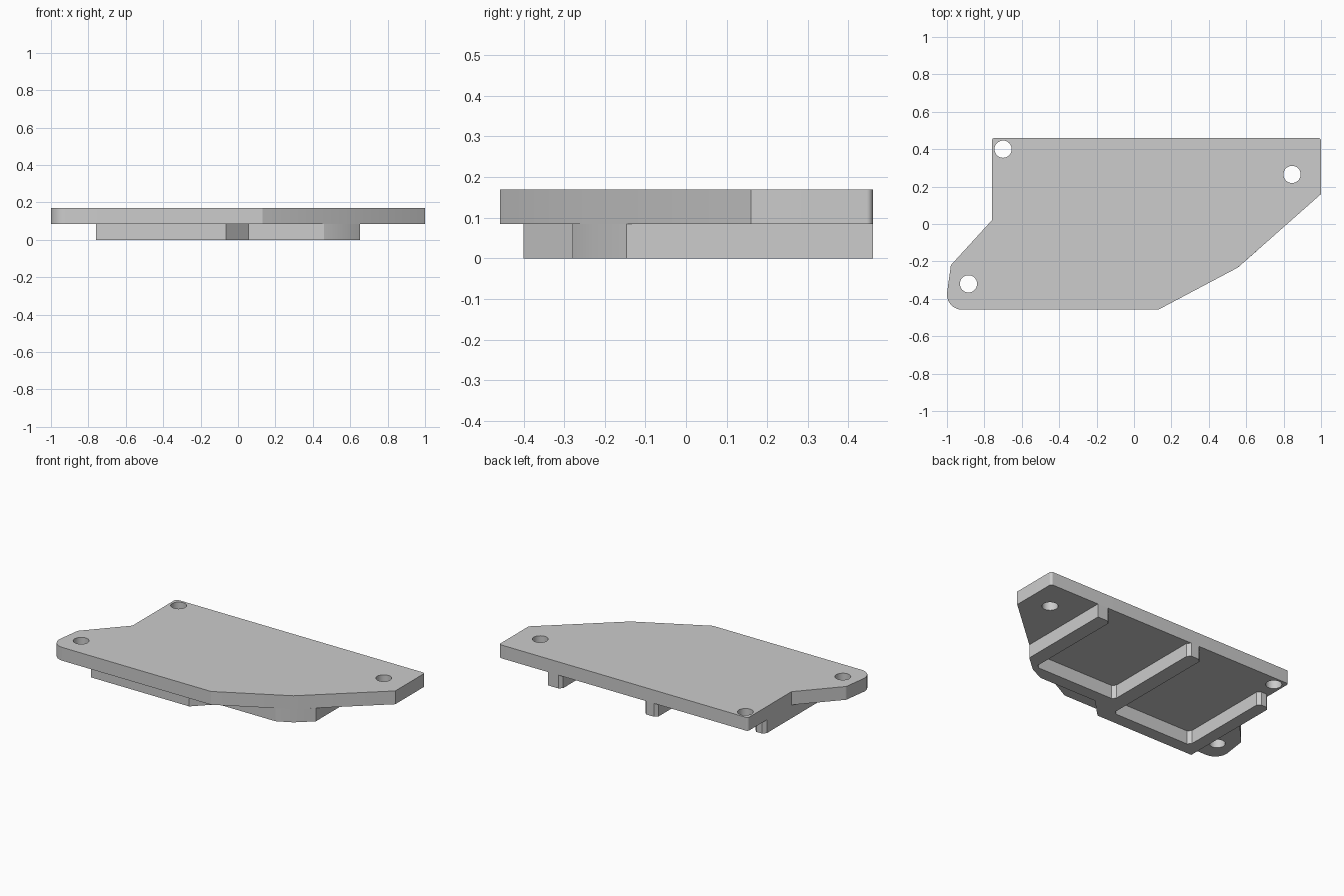
import bpy, bmesh
from math import sin, cos, tan, pi, acos
from mathutils import Vector

if "Cube" in bpy.data.objects:
    bpy.data.objects.remove(bpy.data.objects["Cube"])

GREY = (0.604, 0.604, 0.604, 1)
grey = bpy.data.materials.new("plain_grey")
grey.use_nodes = True
grey.diffuse_color = GREY
grey.node_tree.nodes["Principled BSDF"].inputs["Base Color"].default_value = GREY


def rounded(corners, steps=8):
    """Outline from (x, y, radius) corners; radius 0 stays sharp."""
    out = []
    for i, (x, y, r) in enumerate(corners):
        p = Vector((x, y))
        if r == 0:
            out.append(p)
            continue
        a = (Vector(corners[i - 1][:2]) - p).normalized()
        b = (Vector(corners[(i + 1) % len(corners)][:2]) - p).normalized()
        half = acos(a.dot(b)) / 2
        centre = p + (a + b).normalized() * (r / sin(half))
        start = p + a * (r / tan(half)) - centre
        end = p + b * (r / tan(half)) - centre
        for k in range(steps + 1):
            out.append(centre + start.lerp(end, k / steps).normalized() * r)
    return out


def circle(x, y, r, n=32):
    return [Vector((x + r * cos(2 * pi * k / n), y + r * sin(2 * pi * k / n))) for k in range(n)]


def slab(name, outlines, z0, z1):
    """Extrude a filled outline, with further outlines as holes."""
    curve = bpy.data.curves.new(name + "_profile", "CURVE")
    curve.dimensions = "2D"
    curve.fill_mode = "BOTH"
    curve.extrude = (z1 - z0) / 2
    for pts in outlines:
        spline = curve.splines.new("POLY")
        spline.points.add(len(pts) - 1)
        for sp, p in zip(spline.points, pts):
            sp.co = (p.x, p.y, 0, 1)
        spline.use_cyclic_u = True
    temp = bpy.data.objects.new(name + "_temp", curve)
    bpy.context.scene.collection.objects.link(temp)
    bpy.context.view_layer.update()
    deps = bpy.context.evaluated_depsgraph_get()
    mesh = bpy.data.meshes.new_from_object(temp.evaluated_get(deps))
    bpy.data.objects.remove(temp)

    bm = bmesh.new()
    bm.from_mesh(mesh)
    bmesh.ops.remove_doubles(bm, verts=bm.verts, dist=0.0001)
    bmesh.ops.translate(bm, verts=bm.verts, vec=(0, 0, (z0 + z1) / 2))
    bmesh.ops.recalc_face_normals(bm, faces=bm.faces)
    bm.to_mesh(mesh)
    bm.free()
    mesh.name = name
    mesh.materials.clear()
    mesh.materials.append(grey)
    obj = bpy.data.objects.new(name, mesh)
    bpy.context.scene.collection.objects.link(obj)
    bpy.ops.object.select_all(action="DESELECT")
    obj.select_set(True)
    bpy.context.view_layer.objects.active = obj
    bpy.ops.object.shade_smooth_by_angle(angle=0.45)


# Cover plate with three screw holes
plate = rounded([
    (-0.76, 0.46, 0.015), (1, 0.46, 0.015), (1, 0.16, 0), (0.555, -0.233, 0),
    (0.13, -0.458, 0), (-1.012, -0.458, 0.08), (-0.979, -0.22, 0.02), (-0.76, 0.02, 0),
])
holes = [circle(x, y, 0.046) for x, y in ((-0.70, 0.40), (0.845, 0.265), (-0.885, -0.32))]
slab("cover_plate", [plate] + holes, 0.085, 0.17)

# Stepped rib frame underneath: two bays, open at the back
c = 0.02
ribs = rounded([
    # outer wall, from the short rib to the far rib
    (-0.76, 0.29 - c, 0), (-0.76, -0.40, 0), (-0.065, -0.40, 0), (0.055, -0.28, 0),
    (0.46, -0.28, 0), (0.555, -0.233, 0), (0.653, -0.147, 0), (0.653, 0.46, 0),
    # right bay
    (0.56 + c, 0.46, 0), (0.56, 0.46 - c, 0), (0.56, -0.20 + c, 0), (0.56 - c, -0.20, 0),
    (-0.02 + c, -0.20, 0), (-0.02, -0.20 + c, 0),
    # middle rib end
    (-0.02, 0.46 - c, 0), (-0.02 - c, 0.46, 0), (-0.115 + c, 0.46, 0), (-0.115, 0.46 - c, 0),
    # left bay and short rib end
    (-0.115, -0.32 + c, 0), (-0.115 - c, -0.32, 0), (-0.68 + c, -0.32, 0), (-0.68, -0.32 + c, 0),
    (-0.68, 0.29 - c, 0), (-0.68 - c, 0.29, 0), (-0.76 + c, 0.29, 0),
])
slab("rib_frame", [ribs], 0, 0.085)
